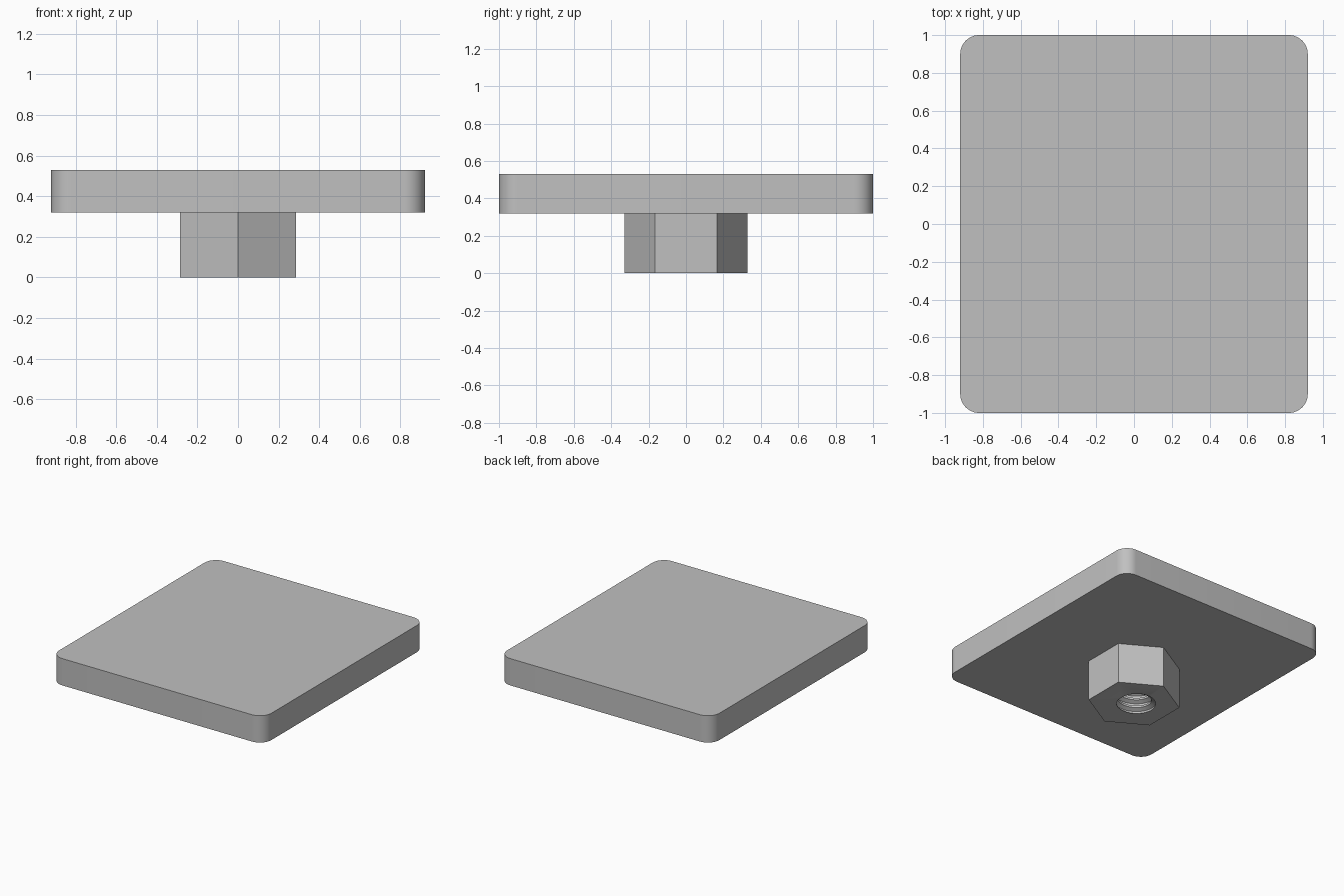
import bpy, bmesh, math

cube = bpy.data.objects.get("Cube")
if cube:
    bpy.data.objects.remove(cube, do_unlink=True)

PLATE_BOTTOM, PLATE_TOP = 0.32, 0.53
HEX_RADIUS = 0.33
BORE_MINOR, BORE_MAJOR = 0.125, 0.155
PITCH = 0.064

grey = bpy.data.materials.new("light grey")
grey.use_nodes = True
grey.diffuse_color = (0.53, 0.53, 0.53, 1)
grey.node_tree.nodes["Principled BSDF"].inputs["Base Color"].default_value = grey.diffuse_color


def finish(bm, name):
    """Turn a bmesh into a grey, smooth-by-angle object."""
    bmesh.ops.recalc_face_normals(bm, faces=bm.faces[:])
    mesh = bpy.data.meshes.new(name)
    bm.to_mesh(mesh)
    bm.free()
    mesh.materials.append(grey)
    obj = bpy.data.objects.new(name, mesh)
    bpy.context.collection.objects.link(obj)
    bpy.ops.object.select_all(action="DESELECT")
    obj.select_set(True)
    bpy.context.view_layer.objects.active = obj
    bpy.ops.object.shade_smooth_by_angle(angle=math.radians(30))
    return obj


# Top plate: a slab with rounded vertical corners
bm = bmesh.new()
bmesh.ops.create_cube(bm, size=1)
for v in bm.verts:
    v.co.x *= 1.84
    v.co.y *= 2
    v.co.z = PLATE_TOP if v.co.z > 0 else PLATE_BOTTOM
uprights = [e for e in bm.edges if abs(e.verts[0].co.z - e.verts[1].co.z) > 0.1]
bmesh.ops.bevel(bm, geom=uprights, offset=0.1, segments=12, profile=0.5, affect="EDGES")
finish(bm, "plate")


# Hex nut with a threaded bore
def bore_radius(z, angle):
    """Trapezoid thread: crest, flank, root, flank."""
    phase = (z / PITCH - angle / math.tau) % 1 * 4
    depth = max(0, min(1, phase - 1, 4 - phase))
    return BORE_MINOR + (BORE_MAJOR - BORE_MINOR) * depth


bm = bmesh.new()
COLUMNS = 48
rows = 4 * (math.ceil(PLATE_BOTTOM / PITCH) + 1)
grid = []
for i in range(COLUMNS + 1):
    angle = math.tau * i / COLUMNS
    column = []
    for k in range(rows + 1):
        z = (k / 4 + i / COLUMNS - 1) * PITCH
        z = max(0, min(PLATE_BOTTOM, z))
        r = bore_radius(z, angle)
        column.append(bm.verts.new((r * math.cos(angle), r * math.sin(angle), z)))
    grid.append(column)
for a, b in zip(grid, grid[1:]):
    for k in range(rows):
        bm.faces.new((a[k], b[k], b[k + 1], a[k + 1]))
bmesh.ops.remove_doubles(bm, verts=bm.verts[:], dist=0.0001)

# Outer hexagon walls, corners pointing to front and back
rings = []
for z in (0, PLATE_BOTTOM):
    rings.append([bm.verts.new((HEX_RADIUS * math.sin(math.tau * i / 6),
                                HEX_RADIUS * math.cos(math.tau * i / 6), z)) for i in range(6)])
low, high = rings
for i in range(6):
    j = (i + 1) % 6
    bm.faces.new((low[i], low[j], high[j], high[i]))

# Flat end faces around the bore
for z in (0, PLATE_BOTTOM):
    rim = [e for e in bm.edges if e.is_boundary and all(abs(v.co.z - z) < 0.0005 for v in e.verts)]
    bmesh.ops.triangle_fill(bm, edges=rim, use_beauty=True, normal=(0, 0, 1))
finish(bm, "threaded_hex_nut")
